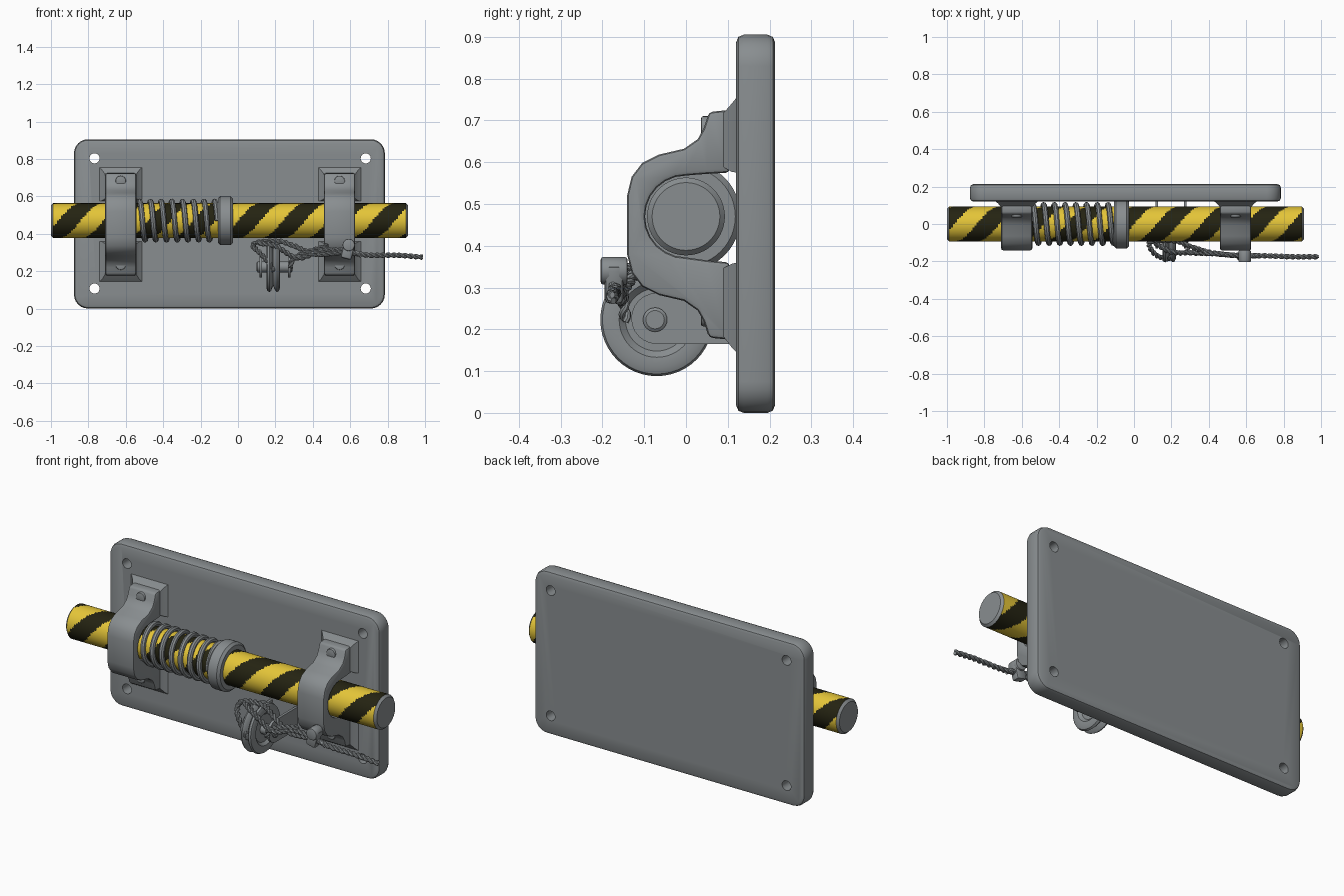
import bpy, bmesh, math
from mathutils import Vector, Matrix

if "Cube" in bpy.data.objects:
    bpy.data.objects.remove(bpy.data.objects["Cube"])


def mat(name, rgb):
    m = bpy.data.materials.new(name)
    m.diffuse_color = (*rgb, 1)
    m.use_nodes = True
    m.node_tree.nodes["Principled BSDF"].inputs["Base Color"].default_value = m.diffuse_color
    return m


GREY = mat("steel grey", (0.25, 0.27, 0.28))
YELLOW = mat("warning yellow", (0.78, 0.56, 0.04))
BLACK = mat("stripe black", (0.018, 0.017, 0.006))


def make(name, bm, mats=(GREY,)):
    bmesh.ops.recalc_face_normals(bm, faces=bm.faces)
    me = bpy.data.meshes.new(name)
    bm.to_mesh(me)
    bm.free()
    ob = bpy.data.objects.new(name, me)
    bpy.context.collection.objects.link(ob)
    for m in mats:
        me.materials.append(m)
    return ob


def bevel(ob, w, seg=2):
    b = ob.modifiers.new("bevel", 'BEVEL')
    b.width, b.segments, b.limit_method = w, seg, 'ANGLE'
    b.angle_limit = math.radians(40)


def extrude(name, pts, vec):
    """Extrude a closed outline of 3D points along a vector."""
    bm = bmesh.new()
    f = bm.faces.new([bm.verts.new(p) for p in pts])
    r = bmesh.ops.extrude_face_region(bm, geom=[f])
    bmesh.ops.translate(bm, vec=vec, verts=[v for v in r['geom'] if isinstance(v, bmesh.types.BMVert)])
    return make(name, bm)


def lathe(name, prof, y, z, segs=48, closed=False, mats=(GREY,)):
    """Revolve (x, radius) points around an axis along x."""
    bm = bmesh.new()
    rings = [[bm.verts.new((x, y + r * math.cos(2 * math.pi * i / segs), z + r * math.sin(2 * math.pi * i / segs)))
              for i in range(segs)] for x, r in prof]
    pairs = list(zip(rings, rings[1:])) + ([(rings[-1], rings[0])] if closed else [])
    for a, b in pairs:
        for i in range(segs):
            j = (i + 1) % segs
            bm.faces.new((a[i], a[j], b[j], b[i]))
    if not closed:
        bm.faces.new(rings[0])
        bm.faces.new(rings[-1])
    return make(name, bm, mats)


def cyl_y(name, x, y0, y1, z, r, segs=24):
    bm = bmesh.new()
    bmesh.ops.create_cone(bm, cap_ends=True, segments=segs, radius1=r, radius2=r, depth=y1 - y0,
                          matrix=Matrix.Translation((x, (y0 + y1) / 2, z)) @ Matrix.Rotation(math.pi / 2, 4, 'X'))
    return make(name, bm)


def tube(name, paths, r):
    cu = bpy.data.curves.new(name, 'CURVE')
    cu.dimensions, cu.bevel_depth, cu.bevel_resolution, cu.use_fill_caps = '3D', r, 2, True
    for pts in paths:
        s = cu.splines.new('POLY')
        s.points.add(len(pts) - 1)
        for p, q in zip(s.points, pts):
            p.co = (*q, 1)
    cu.materials.append(GREY)
    ob = bpy.data.objects.new(name, cu)
    bpy.context.collection.objects.link(ob)
    return ob


# back plate with rounded corners and four through holes
X0, X1, H, R = -0.877, 0.785, 0.905, 0.075
outline = []
for cx, cz, a0 in ((X1 - R, H - R, 0), (X0 + R, H - R, 90), (X0 + R, R, 180), (X1 - R, R, 270)):
    for k in range(7):
        a = math.radians(a0 + k * 15)
        outline.append((cx + R * math.cos(a), 0.12, cz + R * math.sin(a)))
plate = extrude("back_plate", outline, (0, 0.093, 0))
bevel(plate, 0.018)
cutters = []
for x in (-0.767, 0.683):
    for z in (0.107, 0.803):
        c = cyl_y("hole_cutter", x, 0.0, 0.4, z, 0.027)
        c.hide_render = True
        cutters.append(c)
        b = plate.modifiers.new("hole", 'BOOLEAN')
        b.operation, b.solver, b.object = 'DIFFERENCE', 'EXACT', c

# sliding rod with helical stripes and plain ends
RX0, RX1, RZ, RR, N = -1.0, 0.91, 0.47, 0.093, 180
prof = [(RX0, RR - 0.012)] + [(RX0 + 0.012 + (RX1 - RX0 - 0.024) * i / N, RR) for i in range(N + 1)] + [(RX1, RR - 0.012)]
rod = lathe("striped_rod", prof, 0, RZ, 64, mats=(GREY, YELLOW, BLACK))
PERIOD = 0.24
for f in rod.data.polygons:
    c = f.center
    if c.x < RX0 + 0.01 or c.x > RX1 - 0.01:
        continue
    ang = math.atan2(c.z - RZ, -c.y)          # zero at the front, rising upward
    u = (c.x + 0.9) / PERIOD - ang / math.pi + 0.25
    f.material_index = 2 if u % 1 < 0.5 else 1

# collar and spring
lathe("spring_collar", [(-0.107, 0.09), (-0.107, 0.118), (-0.095, 0.131), (-0.04, 0.131), (-0.027, 0.118),
                        (-0.027, 0.09)], 0, RZ, 48, True)
turns, n = 7.5, 300
coil = []
for i in range(n + 1):
    t = i / n
    a = 2 * math.pi * turns * t
    coil.append((-0.54 + 0.43 * t, 0.103 * math.cos(a), RZ + 0.103 * math.sin(a)))
tube("spring", [coil], 0.0145)

# two rod brackets: strap profile (y, z), flared pads, bolts
BZ = 0.45
outer = [(0.105, 0.725), (0.055, 0.72), (0.042, 0.68), (0.028, 0.655), (-0.005, 0.632), (-0.065, 0.618),
         (-0.105, 0.598), (-0.13, 0.565), (-0.141, 0.52)]
lower = [(y, 2 * BZ - z) for y, z in reversed(outer)]
inner = [(0.105, 0.36), (0.05, 0.365)]
inner += [(-0.098 * math.sin(math.radians(a)), RZ - 0.098 * math.cos(math.radians(a))) for a in range(0, 181, 15)]
inner += [(0.05, 0.572), (0.105, 0.575)]
for side, bx in (("left", -0.627), ("right", 0.543)):
    strap = extrude(side + "_bracket", [(bx - 0.083, y, z) for y, z in outer + lower + inner], (0.166, 0, 0))
    bevel(strap, 0.01)
    for z0, z1, t0, t1 in ((0.575, 0.76, 0.578, 0.728), (0.14, 0.36, 0.172, 0.357)):
        bm = bmesh.new()
        rings = []
        for y, w, a, b in ((0.125, 0.12, z0, z1), (0.11, 0.1, (z0 + t0) / 2, t1 * .6 + z1 * .4 if z1 > .5 else t1),
                           (0.09, 0.083, t0 + .01, t1 - .01)):
            rings.append([bm.verts.new(p) for p in ((bx - w, y, a), (bx + w, y, a), (bx + w, y, b), (bx - w, y, b))])
        for p, q in zip(rings, rings[1:]):
            for i in range(4):
                bm.faces.new((p[i], p[(i + 1) % 4], q[(i + 1) % 4], q[i]))
        bm.faces.new(rings[0])
        bm.faces.new(rings[-1])
        make(side + "_bracket_pad", bm)
    for z in (0.682, 0.235):
        bevel(cyl_y(side + "_bracket_bolt", bx, 0.036, 0.1, z, 0.028), 0.005)

# grooved pulley, its axle and two cheeks
PX, PY, PZ = 0.188, -0.07, 0.223
lathe("pulley_wheel", [(PX + x, r) for x, r in (
    (-0.02, 0.02), (-0.02, 0.075), (-0.034, 0.09), (-0.036, 0.115), (-0.03, 0.13), (-0.02, 0.135), (-0.01, 0.126),
    (0, 0.1), (0.01, 0.126), (0.02, 0.135), (0.03, 0.13), (0.036, 0.115), (0.034, 0.09), (0.02, 0.075),
    (0.02, 0.02))], PY, PZ, 48, True)
lathe("pulley_axle", [(0.1, 0.022), (0.105, 0.029), (0.287, 0.029), (0.292, 0.022)], PY - 0.004, PZ, 24)
for x in (0.114, 0.268):
    pts = [(x, 0.125, 0.165), (x, 0.125, 0.287)]
    pts += [(x, PY + 0.061 * math.cos(math.radians(a)), 0.226 + 0.061 * math.sin(math.radians(a)))
            for a in range(90, 271, 15)]
    extrude("pulley_cheek", pts, (0.014, 0, 0))


# twisted cable: two strands wound around a smooth path
def twisted(pts, off=0.0075, pitch=0.06):
    P = [Vector(p) for p in pts]
    P = [2 * P[0] - P[1]] + P + [2 * P[-1] - P[-2]]
    path = []
    for a, b, c, d in zip(P, P[1:], P[2:], P[3:]):
        m = max(3, int((c - b).length / 0.008))
        for k in range(m):
            t = k / m
            path.append(0.5 * (2 * b + (c - a) * t + (2 * a - 5 * b + 4 * c - d) * t * t
                               + (3 * b - a - 3 * c + d) * t ** 3))
    path.append(P[-2])
    strands, dist = ([], []), 0
    for i, p in enumerate(path):
        tan = (path[min(i + 1, len(path) - 1)] - path[max(i - 1, 0)]).normalized()
        u = tan.cross(Vector((0.1, 1, 0.2))).normalized()
        v = tan.cross(u)
        dist += (p - path[i - 1]).length if i else 0
        for s in (0, 1):
            a = 2 * math.pi * dist / pitch + math.pi * s
            strands[s].append(p + off * (math.cos(a) * u + math.sin(a) * v))
    return list(strands)


tube("cable", twisted([(0.985, -0.175, 0.275), (0.85, -0.175, 0.285), (0.7, -0.17, 0.285), (0.58, -0.17, 0.3),
                       (0.42, -0.155, 0.29), (0.3, -0.12, 0.335), (0.22, -0.09, 0.36), (0.11, -0.09, 0.355),
                       (0.08, -0.11, 0.335), (0.11, -0.16, 0.305), (0.16, -0.185, 0.25), (0.188, -0.185, 0.2)])
     + twisted([(0.11, -0.1, 0.35), (0.2, -0.15, 0.335), (0.32, -0.155, 0.27), (0.45, -0.16, 0.31),
                (0.58, -0.17, 0.31), (0.66, -0.17, 0.285)])
     + twisted([(0.28, -0.145, 0.22), (0.3, -0.15, 0.27), (0.38, -0.155, 0.305), (0.48, -0.16, 0.335)]), 0.008)

# cable clamp
bm = bmesh.new()
bmesh.ops.create_cube(bm, size=1, matrix=Matrix.Translation((0.588, -0.172, 0.312)) @ Matrix.Rotation(0.25, 4, 'Y')
                      @ Matrix.Diagonal((0.06, 0.045, 0.095, 1)))
bevel(make("cable_clamp", bm), 0.012)
bevel(cyl_y("clamp_bolt", 0.592, -0.204, -0.14, 0.34, 0.033, 16), 0.006)

# bake modifiers and curves, drop cutters, smooth by angle
bpy.context.view_layer.update()
bpy.ops.object.select_all(action='DESELECT')
for ob in bpy.context.scene.objects:
    if ob not in cutters:
        ob.select_set(True)
bpy.context.view_layer.objects.active = plate
bpy.ops.object.convert(target='MESH')
for c in cutters:
    bpy.data.objects.remove(c)
bpy.ops.object.shade_smooth_by_angle(angle=math.radians(35))
